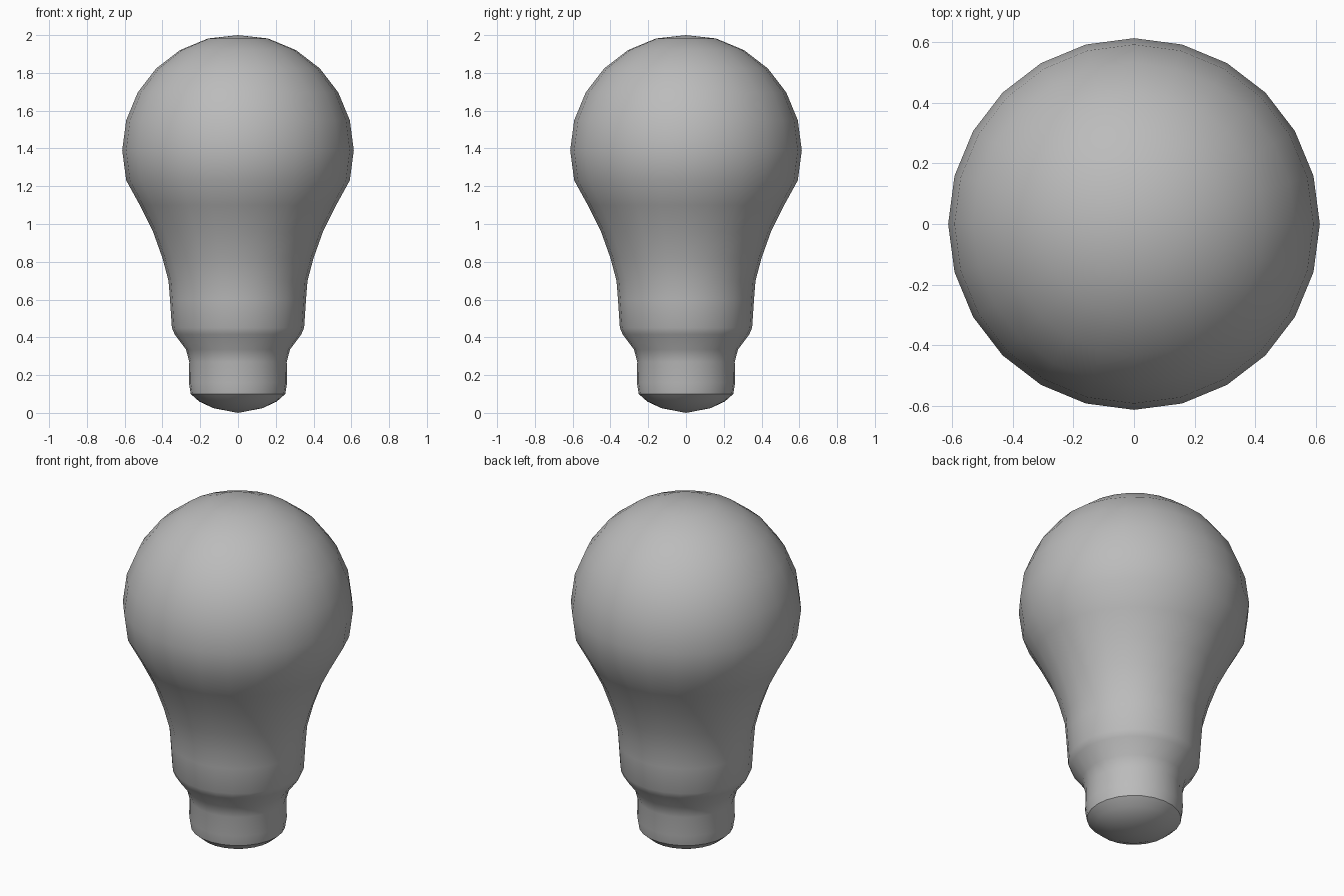
import bpy, bmesh, math

if "Cube" in bpy.data.objects:
    bpy.data.objects.remove(bpy.data.objects["Cube"])

SIDES = 24

grey = bpy.data.materials.new("plain grey")
grey.diffuse_color = (0.5, 0.5, 0.5, 1)
grey.use_nodes = True
grey.node_tree.nodes["Principled BSDF"].inputs["Base Color"].default_value = grey.diffuse_color


def lathe(name, profile):
    """Spin (radius, height) points around z; radius 0 closes with a pole."""
    bm = bmesh.new()
    rings = []
    for r, z in profile:
        n = 1 if r == 0 else SIDES
        rings.append([bm.verts.new((r * math.cos(2 * math.pi * i / SIDES),
                                    r * math.sin(2 * math.pi * i / SIDES), z))
                      for i in range(n)])
    for low, high in zip(rings, rings[1:]):
        for i in range(SIDES):
            j = (i + 1) % SIDES
            if len(low) == 1:
                bm.faces.new((low[0], high[j], high[i]))
            elif len(high) == 1:
                bm.faces.new((low[i], low[j], high[0]))
            else:
                bm.faces.new((low[i], low[j], high[j], high[i]))
    mesh = bpy.data.meshes.new(name)
    bm.to_mesh(mesh)
    bm.free()
    mesh.materials.append(grey)
    obj = bpy.data.objects.new(name, mesh)
    bpy.context.collection.objects.link(obj)
    bpy.context.view_layer.objects.active = obj
    obj.select_set(True)
    bpy.ops.object.shade_smooth_by_angle(angle=math.radians(60))
    obj.select_set(False)
    return obj


# Round globe: arc from just below the equator to the top pole
centre, radius = 1.39, 0.613
globe = [(radius * math.cos(math.radians(a)), centre + radius * math.sin(math.radians(a)))
         for a in range(-15, 90, 15)] + [(0, 2.0)]

# Screw base, collar and flaring neck below the globe
neck = [(0.25, 0.10), (0.26, 0.16), (0.258, 0.27), (0.275, 0.335),
        (0.335, 0.415), (0.35, 0.45), (0.36, 0.60), (0.368, 0.70),
        (0.40, 0.82), (0.45, 0.96), (0.52, 1.10)]
lathe("bulb_body", neck + globe)

# Shallow domed contact under the base
lathe("base_contact", [(0, 0.0), (0.13, 0.025), (0.205, 0.06), (0.25, 0.10)])
